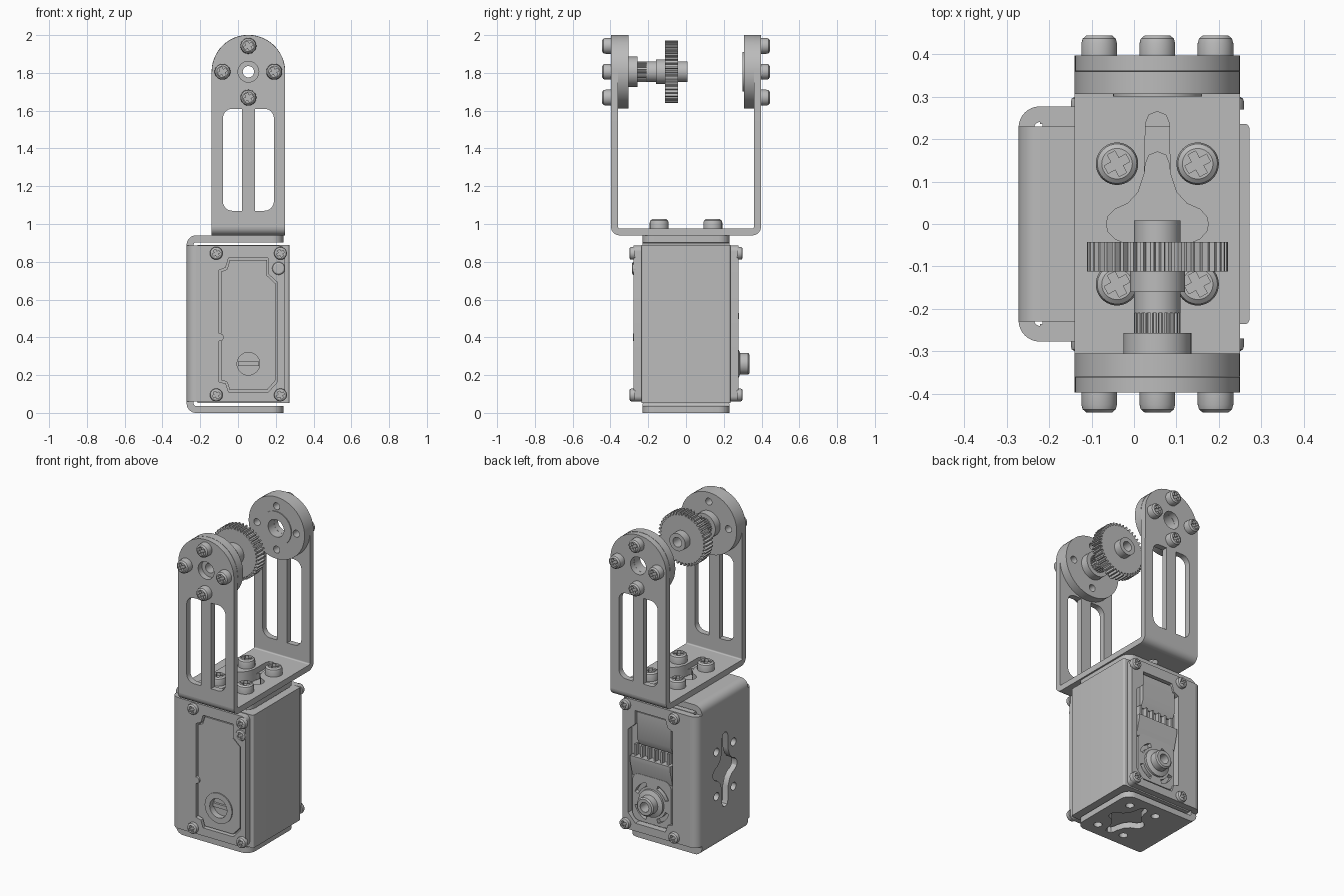
import bpy, bmesh
from math import sin, cos, pi, radians
from mathutils import Matrix, Vector

cube = bpy.data.objects.get("Cube")
if cube:
    bpy.data.objects.remove(cube)

GREY = (0.5, 0.5, 0.5, 1)
mat = bpy.data.materials.new("plain grey")
mat.use_nodes = True
mat.diffuse_color = GREY
for node in mat.node_tree.nodes:
    if node.type == 'BSDF_PRINCIPLED':
        node.inputs["Base Color"].default_value = GREY


def frame(u, v, w):
    return Matrix((u, v, w)).transposed().to_4x4()


X, Y, Z = Vector((1, 0, 0)), Vector((0, 1, 0)), Vector((0, 0, 1))
UP = frame(X, Y, Z)
FRONT = frame(X, Z, -Y)
BACK = frame(-X, Z, Y)
SIDE = frame(Y, Z, X)
made = []
CX = 0.055        # common centre line of the joint
CZ = 1.806        # height of the upper joint
SHAFT_Z = 0.26


def finish(name, mesh, matrix=Matrix()):
    bm = bmesh.new()
    bm.from_mesh(mesh)
    bmesh.ops.remove_doubles(bm, verts=bm.verts, dist=1e-5)
    bmesh.ops.recalc_face_normals(bm, faces=bm.faces)
    bm.to_mesh(mesh)
    bm.free()
    mesh.transform(matrix)
    mesh.materials.clear()
    mesh.materials.append(mat)
    ob = bpy.data.objects.new(name, mesh)
    bpy.context.collection.objects.link(ob)
    made.append(ob)
    return ob


def plate(name, outlines, w0, w1, fr=UP):
    """Flat outline (further outlines are holes) extruded from w0 to w1."""
    cu = bpy.data.curves.new(name, 'CURVE')
    cu.dimensions = '2D'
    cu.fill_mode = 'BOTH'
    cu.extrude = (w1 - w0) / 2
    for pts in outlines:
        sp = cu.splines.new('POLY')
        sp.points.add(len(pts) - 1)
        for p, (u, v) in zip(sp.points, pts):
            p.co = (u, v, 0, 1)
        sp.use_cyclic_u = True
    tmp = bpy.data.objects.new(name + " outline", cu)
    bpy.context.collection.objects.link(tmp)
    deps = bpy.context.evaluated_depsgraph_get()
    mesh = bpy.data.meshes.new_from_object(tmp.evaluated_get(deps))
    bpy.data.objects.remove(tmp)
    return finish(name, mesh, fr @ Matrix.Translation((0, 0, (w0 + w1) / 2)))


def lathe(name, profile, u, v, fr):
    """Closed (radius, w) profile turned about the w axis through (u, v)."""
    bm = bmesh.new()
    vs = [bm.verts.new((r, 0, w)) for r, w in profile]
    es = [bm.edges.new((a, b)) for a, b in zip(vs, vs[1:] + vs[:1])]
    bmesh.ops.spin(bm, geom=vs + es, cent=(0, 0, 0), axis=(0, 0, 1),
                   angle=2 * pi, steps=40, use_merge=True)
    mesh = bpy.data.meshes.new(name)
    bm.to_mesh(mesh)
    bm.free()
    return finish(name, mesh, fr @ Matrix.Translation((u, v, 0)))


def arc(u, v, r, a0, a1, n=8):
    return [(u + r * cos(radians(a0 + (a1 - a0) * i / n)),
             v + r * sin(radians(a0 + (a1 - a0) * i / n))) for i in range(n + 1)]


def circle(u, v, r, n=32):
    return arc(u, v, r, 0, 360, n)[:-1]


def rect(u0, v0, u1, v1, radii=(0, 0, 0, 0)):
    """Rectangle with corner radii: lower left, lower right, upper right, upper left."""
    out = []
    corners = ((u0, v0, 1, 1), (u1, v0, -1, 1), (u1, v1, -1, -1), (u0, v1, 1, -1))
    for i, ((u, v, su, sv), r) in enumerate(zip(corners, radii)):
        out += arc(u + su * r, v + sv * r, r, 180 + 90 * i, 270 + 90 * i) if r else [(u, v)]
    return out


def star(u, v, tip):
    """Long slot that flares out at its middle."""
    q = [(0, tip), (.02, tip - .008), (.028, tip - .028), (.03, .12), (.045, .075),
         (.07, .048), (.1, .035), (.116, .018), (.12, 0)]
    half = q + [(a, -b) for a, b in q[-2::-1]]
    return [(u + a, v + b) for a, b in half + [(-a, b) for a, b in half[-2:0:-1]]]


def four_holes(u, v, du, dv, r):
    return [circle(u + i * du, v + j * dv, r, 16) for i in (-1, 1) for j in (-1, 1)]


def bend(name, u, v, r, t, a0, w0, w1, fr):
    plate(name, [arc(u, v, r, a0, a0 + 90) + arc(u, v, r - t, a0 + 90, a0)], w0, w1, fr)


def toothed(u, v, r0, r1, n):
    pts = []
    for i in range(n):
        for k, r in ((-.3, r0), (-.17, r1), (.17, r1), (.3, r0)):
            a = 2 * pi * (i + k) / n
            pts.append((u + r * cos(a), v + r * sin(a)))
    return pts


# Cross-recess screw head, unit sized and reused
w = .2
quarter = [(w, w), (w, .58), (-w, .58)]
cross = []
for k in range(4):
    c, s = cos(k * pi / 2 + .5), sin(k * pi / 2 + .5)
    cross += [(a * c - b * s, a * s + b * c) for a, b in quarter[:2] + quarter[2:]]
head = lathe("screw_head", [(0, 0), (1, 0), (1, .6), (.93, .84), (.72, 1), (.72, .6), (0, .6)], 0, 0, UP)
top = plate("screw_top", [circle(0, 0, .72, 40), cross], .6, 1)
bm = bmesh.new()
bm.from_mesh(head.data)
bm.from_mesh(top.data)
screw_mesh = bpy.data.meshes.new("screw")
bm.to_mesh(screw_mesh)
bm.free()
screw_mesh.materials.append(mat)
for ob in (head, top):
    made.remove(ob)
    bpy.data.objects.remove(ob)


def screw(name, pos, r, h, fr):
    ob = bpy.data.objects.new(name, screw_mesh)
    ob.matrix_world = Matrix.Translation(pos) @ fr @ Matrix.Diagonal((r, r, h, 1))
    bpy.context.collection.objects.link(ob)
    made.append(ob)


# Upper U bracket
L, R, T, RB = CX - .195, CX + .195, .037, .045
joint = [(CX + .137 * cos(k * pi / 2), CZ + .137 * sin(k * pi / 2)) for k in range(4)]
pin_holes = [circle(u, v, .022, 16) for u, v in joint]
slots = [rect(-.08, 1.07, .02, 1.61, (.05, 0, 0, .05)), rect(.09, 1.07, .19, 1.61, (0, .05, .05, 0))]
leg = [(L, .94 + RB), (R, .94 + RB)] + arc(CX, CZ, .194, 0, 180, 32)
for side, w0, w1 in (("front", .397 - T, .397), ("rear", -.397, T - .397)):
    plate(side + "_leg", [leg, circle(CX, CZ, .055)] + slots, w0, w1, FRONT)
plate("bracket_base", [rect(L, RB - .397, R, .397 - RB), star(CX, 0, .265)], .94, .94 + T)
bend("front_leg_bend", RB - .397, .94 + RB, RB, T, 180, L, R, SIDE)
bend("rear_leg_bend", .397 - RB, .94 + RB, RB, T, 270, L, R, SIDE)

# Horn discs and bracket screws
plate("front_horn", [circle(CX, CZ, .195, 48), circle(CX, CZ, .03)] + pin_holes, .305, .359, FRONT)
plate("rear_horn", [circle(CX, CZ, .195, 48), circle(CX, CZ, .055)] + pin_holes, -.359, -.306, FRONT)
plate("rear_horn_ring", [circle(CX, CZ, .105), circle(CX, CZ, .055)], -.31, -.3, FRONT)
for u, v in joint:
    screw("front_horn_screw", (u, -.397, v), .042, .047, FRONT)
    screw("rear_horn_screw", (u, .397, v), .042, .047, BACK)
for dx in (-.095, .095):
    for y in (-.142, .142):
        screw("base_screw", (CX + dx, y, .977), .05, .05, UP)

# Output spindle, spline and gear
lathe("spindle", [(.03, -.008), (.055, -.008), (.055, .11), (.065, .11), (.065, .16), (.055, .16),
                  (.055, .21), (.049, .21), (.049, .257), (.08, .257), (.08, .306), (.03, .306)],
      CX, CZ, FRONT)
plate("spline", [toothed(CX, CZ, .047, .055, 24), circle(CX, CZ, .04)], .208, .258, FRONT)
plate("gear", [toothed(CX, CZ, .149, .166, 42), circle(CX, CZ, .04)], .042, .112, FRONT)

# Lower C bracket with curved edges
W0, RW = -.272, .05
for side, z0, a in (("top", .903, 90), ("bottom", 0, 180)):
    plate(side + "_plate", [rect(W0 + RW, -.23, .24, .23, (0, .06, .06, 0)), star(CX, 0, .17)]
          + four_holes(CX, 0, .095, .142, .025), z0, z0 + T)
    bend(side + "_plate_bend", W0 + RW, .94 - RW if a == 90 else RW, RW, T, a, -.23, .23, FRONT)
plate("bracket_web", [rect(-.228, RW, .228, .94 - RW), star(0, .46, .235)]
      + four_holes(0, .46, .085, .14, .025), W0, W0 + T, SIDE)
for side, s, a in (("front", -1, 180), ("rear", 1, 90)):
    bend(side + "_shell_bend", W0 + RW, s * (.277 - RW), RW, T, a, .06, .885, UP)

# Servo body
plate("servo_body", [rect(-.215, -.236, .272, .236, (0, .012, .012, 0))], .052, .888)
recess = [(-.05, .11), (.16, .11), (.21, .165), (.21, .69), (.16, .735), (.16, .82), (-.05, .82),
          (-.065, .77), (-.1, .755), (-.1, .165), (-.065, .155)]
cover = rect(W0 + RW, .06, .248, .885, (0, .03, .03, 0))
screw_spots = [(-.115, .845), (.225, .845), (-.115, .095), (.225, .095)]
for side, w0, w1 in (("front", .235, .277), ("rear", -.277, -.235)):
    plate(side + "_cover", [cover, recess], w0, w1, FRONT)
for u, v in screw_spots:
    screw("front_cover_screw", (u, -.27, v), .034, .03, FRONT)
    screw("rear_cover_screw", (u, .27, v), .034, .03, BACK)

# Front panel with idler ring
inner = [(u + (.053 - u) * .06, v + (.465 - v) * .03) for u, v in recess]
plate("front_panel", [inner, circle(CX, SHAFT_Z, .06)], .23, .268, FRONT)
plate("idler_ring", [circle(CX, SHAFT_Z, .095), circle(CX, SHAFT_Z, .06)], .26, .275, FRONT)
plate("idler_bar", [rect(CX - .055, SHAFT_Z - .012, CX + .055, SHAFT_Z + .012)], .23, .25, FRONT)
plate("panel_latch", [circle(-.095, .4, .02, 16)], .26, .28, FRONT)
screw("panel_screw", (.215, -.268, .765), .034, .018, FRONT)

# Rear panel: upper block, connector pocket, sloped ridge and shaft plate
plate("rear_upper_block", [[(.23, .6), (.245, .6), (.266, .645), (.266, .81), (.23, .81)]], -.08, .155, SIDE)
plate("rear_ridge", [[(.23, .4), (.255, .4), (.28, .5), (.28, .53), (.23, .53)]], -.085, .195, SIDE)
for i in range(6):
    u = -.06 + .046 * i
    plate("connector_pin", [rect(u - .006, .53, u + .006, .6)], -.265, -.235, FRONT)
arcs = [arc(CX, SHAFT_Z, .125, a, a + 50) + arc(CX, SHAFT_Z, .1, a + 50, a) for a in (20, 110, 200, 290)]
plate("shaft_plate", [rect(-.08, .125, .19, .42, (.05,) * 4)] + arcs, -.262, -.23, FRONT)
lathe("shaft_boss", [(.03, .25), (.085, .25), (.085, .275), (.058, .285), (.058, .328), (.05, .335),
                     (.03, .335)], -CX, SHAFT_Z, BACK)

# Smooth round parts, keep edges sharp
bpy.ops.object.select_all(action='DESELECT')
for ob in made:
    ob.select_set(True)
bpy.context.view_layer.objects.active = made[0]
bpy.ops.object.shade_smooth_by_angle(angle=radians(30))
